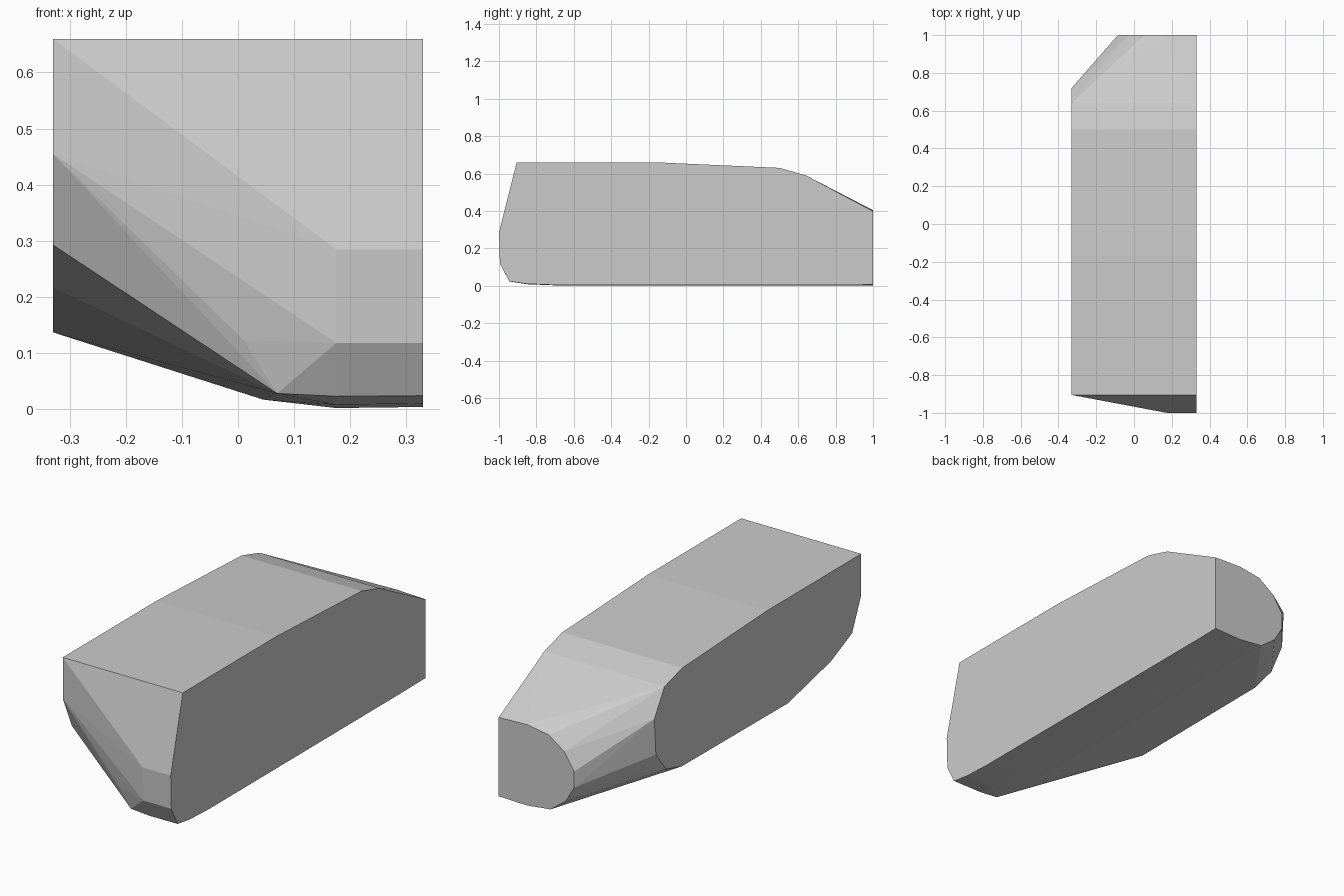
import bpy, bmesh, math

# Flat grey
grey = bpy.data.materials.new("light_grey")
grey.diffuse_color = (0.6, 0.6, 0.6, 1)

W = 0.33  # half width

# Flat inner side (y, z)
inner = [(-0.905, 0.66), (-1, 0.285), (-0.995, 0.118), (-0.945, 0.024),
         (-0.85, 0.01), (-0.7, 0.004), (0.85, 0.004), (1, 0.006), (1, 0.398),
         (0.64, 0.59), (0.5, 0.63), (-0.17, 0.66)]
# Flat outer side with rounded lower corners (y, z)
outer = [(-0.905, 0.66), (-0.905, 0.455), (-0.834, 0.293), (-0.668, 0.217),
         (-0.33, 0.137), (0.505, 0.142), (0.629, 0.176), (0.708, 0.278),
         (0.72, 0.46), (0.64, 0.59), (0.5, 0.63), (-0.17, 0.66)]
# Rounded edge of the back end (x, z)
back = [(0.175, 0.002), (0.045, 0.017), (-0.038, 0.08), (-0.085, 0.16),
        (-0.085, 0.24), (-0.03, 0.325), (0.055, 0.385), (0.175, 0.404)]
# Nose corners (x, y, z)
nose = [(0.175, -1, 0.285), (0.175, -0.995, 0.118), (0.01, -0.945, 0.123),
        (-0.1, -0.911, 0.185), (0.07, -0.94, 0.028), (0.175, -0.945, 0.023),
        (0.175, -0.85, 0.008), (0.175, -0.7, 0.002), (0.045, -0.7, 0.017)]

points = ([(W, y, z) for y, z in inner] + [(-W, y, z) for y, z in outer]
          + [(x, 1, z) for x, z in back] + nose)

# Skin the outlines into one faceted body
bm = bmesh.new()
for p in points:
    bm.verts.new(p)
hull = bmesh.ops.convex_hull(bm, input=bm.verts)
loose = [v for v in bm.verts if not v.link_faces]
bmesh.ops.delete(bm, geom=loose, context='VERTS')
bmesh.ops.dissolve_limit(bm, angle_limit=math.radians(0.5),
                         verts=bm.verts, edges=bm.edges)
bmesh.ops.recalc_face_normals(bm, faces=bm.faces)

mesh = bpy.data.meshes.new("faceted_body")
bm.to_mesh(mesh)
bm.free()
mesh.materials.append(grey)
body = bpy.data.objects.new("faceted_body", mesh)
bpy.context.collection.objects.link(body)
